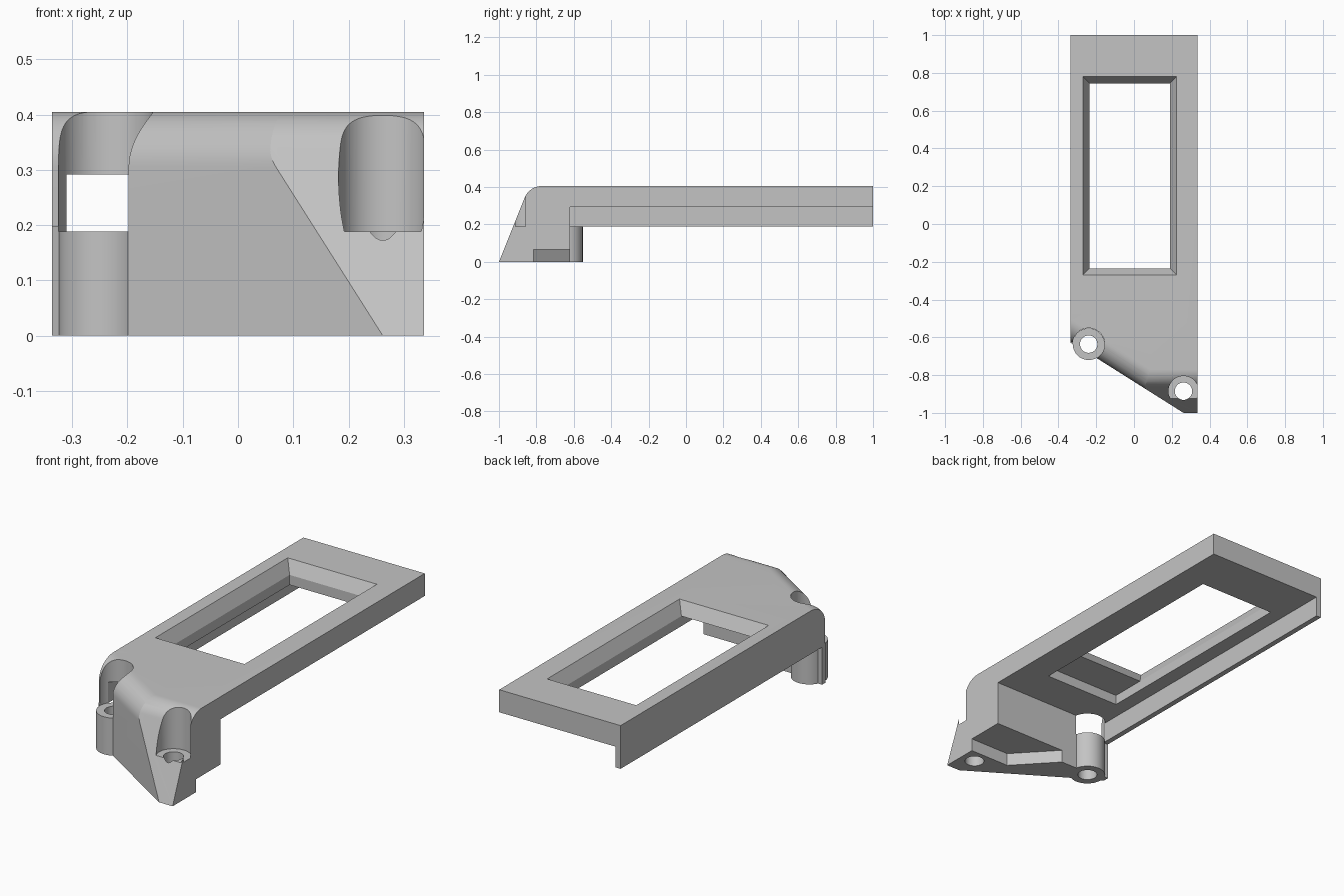
import bpy, bmesh, math
from mathutils import Vector, Matrix

cube = bpy.data.objects.get("Cube")
if cube:
    bpy.data.objects.remove(cube)

HALF_W, TOP, R = 0.337, 0.405, 0.10      # half width, height, edge rounding
SHELF, CEILING, REAR = 0.188, 0.292, -0.62


def make(name, bm):
    bmesh.ops.recalc_face_normals(bm, faces=bm.faces)
    mesh = bpy.data.meshes.new(name)
    bm.to_mesh(mesh)
    bm.free()
    ob = bpy.data.objects.new(name, mesh)
    bpy.context.collection.objects.link(ob)
    return ob


def prism(name, rings):
    """Solid between two matching rings of points."""
    bm = bmesh.new()
    a, b = ([bm.verts.new(p) for p in ring] for ring in rings)
    bm.faces.new(a)
    bm.faces.new(b)
    n = len(a)
    for i in range(n):
        j = (i + 1) % n
        bm.faces.new((a[i], a[j], b[j], b[i]))
    return make(name, bm)


def rect(x0, x1, y0, y1, grow=0):
    return [(x0 - grow, y0 - grow), (x1 + grow, y0 - grow),
            (x1 + grow, y1 + grow), (x0 - grow, y1 + grow)]


def slab(name, plan, z0, z1, plan_top=None):
    return prism(name, [[(x, y, z0) for x, y in plan],
                        [(x, y, z1) for x, y in (plan_top or plan)]])


def cylinder(name, center, radius, z0, z1):
    bm = bmesh.new()
    place = Matrix.Translation((*center, (z0 + z1) / 2))
    bmesh.ops.create_cone(bm, cap_ends=True, segments=64, radius1=radius,
                          radius2=radius, depth=z1 - z0, matrix=place)
    return make(name, bm)


def combine(target, tool, operation):
    tool.hide_render = True
    mod = target.modifiers.new("combine", 'BOOLEAN')
    mod.operation, mod.solver, mod.object = operation, 'EXACT', tool
    bpy.context.view_layer.objects.active = target
    bpy.ops.object.modifier_apply(modifier=mod.name)
    bpy.data.objects.remove(tool)


def rounded_profile(lean, depth, z0, z1):
    """Front wall leaning back by lean per unit height, rounded into the top."""
    wall_angle = math.atan(lean)
    reach = R * math.tan((math.pi / 2 - wall_angle) / 2)
    cx, cz = lean * z1 + reach, z1 - R
    sweep = math.pi / 2 - wall_angle
    arc = []
    for i in range(17):
        a = math.pi - wall_angle - sweep * i / 16
        arc.append((cx + R * math.cos(a), cz + R * math.sin(a)))
    return [(lean * z0, z0)] + arc + [(depth, z1), (depth, z0)]


# Main body: side profile with a leaning, rounded nose
side = rounded_profile(0.4, 2.0, 0, TOP)
body = prism("cover_frame", [[(x, y - 1, z) for y, z in side]
                             for x in (-HALF_W, HALF_W)])

# Oblique upright front wall with the same rounding
start, end = Vector((-HALF_W, -0.622, 0)), Vector((0.262, -1, 0))
along = (end - start).normalized()
inward = Vector((-along.y, along.x, 0))
oblique = rounded_profile(0, 4, 0, TOP)
oblique[0] = (0, -0.2)
oblique[-1] = (4, -0.2)
combine(body, prism("oblique_limit",
                    [[start + along * s + inward * d + Vector((0, 0, z))
                      for d, z in oblique] for s in (-3, 3)]), 'INTERSECT')

# Hollow underside, leaving one long side wall
combine(body, slab("under_cut", rect(-1, 1, REAR, 2), -1, SHELF), 'DIFFERENCE')
combine(body, slab("cavity", rect(-0.31, 1, REAR, 2), -1, CEILING), 'DIFFERENCE')

# Screw post with a web joining it to the wall corner
left_screw, right_screw = (-0.24, -0.636), (0.262, -0.885)
combine(body, cylinder("post", left_screw, 0.084, 0, SHELF + 0.03), 'UNION')
web = [(-HALF_W, -0.627), (-0.30, -0.66), (-0.27, -0.60), (-HALF_W, -0.598)]
combine(body, slab("web", web, 0, SHELF + 0.01), 'UNION')

# Screw head clearances and through holes
for center, head in ((left_screw, 0.085), (right_screw, 0.08)):
    combine(body, cylinder("head_bore", center, head, SHELF, 1), 'DIFFERENCE')
    combine(body, cylinder("screw_hole", center, 0.046, -1, 1), 'DIFFERENCE')

# Shallow relief under the nose
relief = [(0.5, -0.815), (0.115, -0.815), (-0.067, REAR), (-0.067, -0.5), (0.5, -0.5)]
combine(body, slab("relief", relief, -1, 0.065), 'DIFFERENCE')

# Window: deep pocket from below, bevelled opening above
combine(body, slab("pocket", rect(-0.235, 0.19, -0.415, 0.745), 0.2, 0.342),
        'DIFFERENCE')
opening = (-0.235, 0.19, -0.235, 0.745)
combine(body, slab("opening", rect(*opening), 0.30, 0.36), 'DIFFERENCE')
combine(body, slab("opening_bevel", rect(*opening), 0.342, 0.468,
                   rect(*opening, grow=0.07)), 'DIFFERENCE')

# Single plain grey material
grey = bpy.data.materials.new("plain_grey")
grey.use_nodes = True
color = (0.55, 0.55, 0.55, 1)
grey.diffuse_color = color
grey.node_tree.nodes["Principled BSDF"].inputs["Base Color"].default_value = color
body.data.materials.clear()
body.data.materials.append(grey)
for face in body.data.polygons:
    face.material_index = 0

bpy.ops.object.select_all(action='DESELECT')
body.select_set(True)
bpy.context.view_layer.objects.active = body
bpy.ops.object.shade_smooth_by_angle(angle=math.radians(20))
